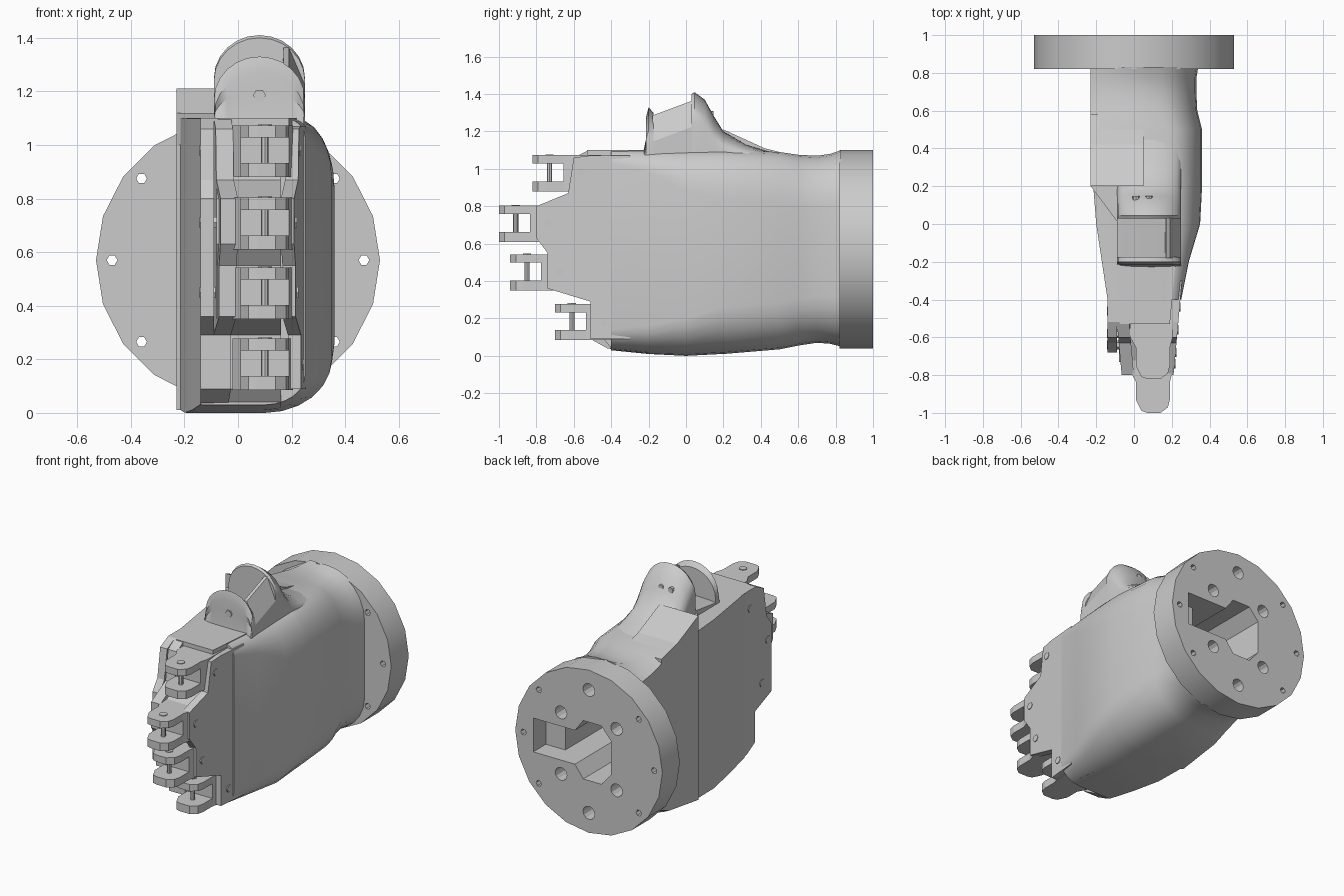
import bpy, bmesh, math

if "Cube" in bpy.data.objects:
    bpy.data.objects.remove(bpy.data.objects["Cube"], do_unlink=True)

grey = bpy.data.materials.new("light_grey")
grey.use_nodes = True
COL = (0.6, 0.6, 0.6, 1)
grey.diffuse_color = COL
grey.node_tree.nodes["Principled BSDF"].inputs["Base Color"].default_value = COL


def activate(ob):
    bpy.ops.object.select_all(action='DESELECT')
    ob.select_set(True)
    bpy.context.view_layer.objects.active = ob


def smooth(ob, angle):
    activate(ob)
    bpy.ops.object.shade_smooth_by_angle(angle=math.radians(angle))


def loft(name, rings):
    """Skin equal-length closed rings and cap both ends."""
    bm = bmesh.new()
    rows = [[bm.verts.new(p) for p in ring] for ring in rings]
    n = len(rows[0])
    for a, b in zip(rows, rows[1:]):
        for i in range(n):
            j = (i + 1) % n
            bm.faces.new((a[i], a[j], b[j], b[i]))
    bm.faces.new(rows[0])
    bm.faces.new(rows[-1])
    bmesh.ops.recalc_face_normals(bm, faces=bm.faces)
    mesh = bpy.data.meshes.new(name)
    bm.to_mesh(mesh)
    bm.free()
    mesh.materials.append(grey)
    ob = bpy.data.objects.new(name, mesh)
    bpy.context.collection.objects.link(ob)
    return ob


def prism(name, pts, axis, lo, hi, shear=0.0):
    """Extrude a 2D outline along an axis; shear slides x with y."""
    def place(p, d):
        if axis == 'x':
            return (d + shear * (p[0] + 0.36), p[0], p[1])
        return (p[0], d, p[1]) if axis == 'y' else (p[0], p[1], d)
    return loft(name, [[place(p, d) for p in pts] for d in (lo, hi)])


def circle(cx, cy, r, n):
    return [(cx + r * math.cos(math.tau * i / n), cy + r * math.sin(math.tau * i / n))
            for i in range(n)]


def cut(ob, cutters):
    for c in cutters:
        c.hide_render = True
        m = ob.modifiers.new("cut", 'BOOLEAN')
        m.operation, m.solver, m.object = 'DIFFERENCE', 'EXACT', c
        activate(ob)
        bpy.ops.object.modifier_apply(modifier=m.name)
        bpy.data.objects.remove(c, do_unlink=True)


# Wrist flange with bolt holes and keyhole pocket
ZC = 0.57
flange = prism("wrist_flange", circle(0, ZC, 0.53, 20), 'y', 0.82, 1.0)
KEY = [(0.40, 0.11), (0.10, 0.11), (0.04, 0.19), (-0.09, 0.19), (-0.16, 0.11),
       (-0.16, -0.11), (-0.09, -0.19), (0.04, -0.19), (0.10, -0.11), (0.40, -0.11)]


def keyhole(xmax, y0, y1):
    return prism("key_cutter", [(min(x, xmax), ZC + z) for x, z in KEY], 'y', y0, y1)


cutters = [keyhole(0.40, 0.87, 1.1), keyhole(0.26, 0.7, 1.1)]
for x, z in [(0, 0.4), (0, -0.4), (0.2, 0.2), (0.2, -0.2), (-0.2, 0.2), (-0.2, -0.2)]:
    cutters.append(prism("hole_cutter", circle(x, ZC + z, 0.042, 12), 'y', 0.88, 1.1))
for x, z in [(0.47, 0), (-0.47, 0), (0.36, 0.305), (0.36, -0.305), (-0.36, 0.305), (-0.36, -0.305)]:
    cutters.append(prism("bolt_cutter", circle(x, ZC + z, 0.02, 6), 'y', 0.7, 1.1))
cut(flange, cutters)
smooth(flange, 25)


# Palm shell: flat on one side, rounded on the other, chamfered c at the wrist
def shell_ring(y, xl, xr, z0, z1, a0, b0, a1, b1, c):
    pts = [(xl, z0 + c), (xl + 1.6 * c + 0.01, z0)]
    for i in range(7):
        t = math.pi / 2 * i / 6
        pts.append((xr - a0 + a0 * math.sin(t), z0 + b0 - b0 * math.cos(t)))
    for i in range(7):
        t = math.pi / 2 * i / 6
        pts.append((xr - a1 + a1 * math.cos(t), z1 - b1 + b1 * math.sin(t)))
    pts += [(xl + 1.6 * c + 0.01, z1), (xl, z1 - c)]
    return [(x, y, z) for x, z in pts]


STATIONS = [
    (-0.40, -0.14, 0.25, 0.03, 1.10, 0.15, 0.11, 0.08, 0.07, 0.001),
    (-0.20, -0.17, 0.29, 0.01, 1.10, 0.20, 0.15, 0.10, 0.12, 0.001),
    (0.00, -0.20, 0.35, 0.00, 1.10, 0.25, 0.20, 0.15, 0.22, 0.001),
    (0.19, -0.215, 0.36, 0.01, 1.10, 0.25, 0.25, 0.15, 0.26, 0.001),
    (0.20, -0.23, 0.36, 0.01, 1.10, 0.25, 0.25, 0.15, 0.26, 0.001),
    (0.50, -0.23, 0.36, 0.035, 1.09, 0.25, 0.25, 0.18, 0.28, 0.02),
    (0.60, -0.23, 0.335, 0.055, 1.075, 0.25, 0.25, 0.20, 0.28, 0.04),
    (0.70, -0.23, 0.33, 0.07, 1.07, 0.25, 0.25, 0.22, 0.28, 0.06),
    (0.77, -0.23, 0.33, 0.065, 1.08, 0.25, 0.25, 0.24, 0.28, 0.08),
    (0.83, -0.23, 0.34, 0.05, 1.10, 0.28, 0.27, 0.27, 0.29, 0.10),
]
shell = loft("palm_shell", [shell_ring(*s) for s in STATIONS])
cut(shell, [keyhole(0.26, 0.45, 1.1)])
smooth(shell, 35)

# Raised web on the flat side, running up into the thumb mount
prism("side_web", [(0.58, 1.0), (0.58, 1.07), (0.42, 1.11), (0.2, 1.21), (0.2, 1.0)],
      'x', -0.23, 0.05)
prism("web_gusset", [(-0.229, 0.2), (-0.08, 0.2), (-0.08, 0.0)], 'z', 1.0, 1.12)

# Finger housing: core between two stepped cheek plates
STEP = [(-0.52, 1.10), (-0.60, 1.06), (-0.63, 0.87), (-0.80, 0.80), (-0.80, 0.63),
        (-0.74, 0.55), (-0.74, 0.36), (-0.51, 0.29), (-0.51, 0.09), (-0.42, 0.04)]
prism("housing_core", [(min(y + 0.07, -0.4), z) for y, z in STEP] +
      [(-0.2, 0.02), (-0.2, 1.10)], 'x', -0.08, 0.16)
prism("cheek_plate_left", [(y, max(min(z, 1.07), 0.09)) for y, z in STEP[:-1]] +
      [(-0.3, 0.09), (-0.3, 1.07)], 'x', 0.20, 0.249, 0.09)
prism("cheek_plate_right", STEP + [(-0.2, 0.02), (-0.2, 1.10)], 'x', -0.105, -0.04, -0.09)
prism("top_cap", [(-0.1, -0.2), (-0.075, -0.53), (0.19, -0.53), (0.22, -0.2)], 'z', 1.05, 1.10)
prism("back_cover", [(max(y, -0.68), z) for y, z in STEP] + [(-0.2, 0.01), (-0.2, 1.10)],
      'x', -0.14, -0.09)

# Seam strip on the rounded side
prism("seam_strip", [(-0.362, 0.16), (-0.355, 0.16), (-0.355, 1.02), (-0.362, 1.02)],
      'x', 0.24, 0.256)

# Four knuckles: base block, forked lugs, pin and cheek screws
FORK = [(0.01, 0.24), (0.01, 0.07), (0.04, 0.01), (0.07, 0.0), (0.14, 0.0),
        (0.18, 0.03), (0.19, 0.07), (0.19, 0.24)]
FINGERS = [(-0.82, 0.88, -0.56, 0.98), (-1.0, 0.61, -0.74, 0.71),
           (-0.94, 0.35, -0.68, 0.45), (-0.70, 0.085, -0.44, 0.18)]
for i, (tip, z, sy, sz) in enumerate(FINGERS):
    n = str(i + 1)
    outline = [(x, tip + y) for x, y in FORK]
    prism("knuckle_fork_lower_" + n, outline, 'z', z, z + 0.052)
    prism("knuckle_fork_upper_" + n, outline, 'z', z + 0.148, z + 0.193)
    prism("knuckle_base_" + n, [(-0.02, tip + 0.22), (0.01, tip + 0.165), (0.19, tip + 0.165),
                                (0.205, tip + 0.22), (0.205, tip + 0.45), (-0.02, tip + 0.45)],
          'z', z, z + 0.193)
    prism("knuckle_pin_" + n, circle(0.10, tip + 0.09, 0.014, 8), 'z', z, z + 0.195)
    prism("pin_head_" + n, circle(0.10, tip + 0.09, 0.026, 6), 'z', z + 0.19, z + 0.197)
    edge = 0.249 + 0.09 * (sy + 0.36)
    prism("cheek_screw_left_" + n, circle(sy, sz, 0.024, 6), 'x', edge - 0.02, edge + 0.005)
    prism("cheek_screw_right_" + n, circle(sy + 0.1, sz, 0.024, 6), 'x', -0.144, -0.08)


# Thumb mount: arched ears, saddle, and a skirt that flows into the palm
def arch(y, top, base=1.0, rise=0.16):
    spring = max(base + 0.01, top - rise)
    pts = [(0.25, y, base)]
    for i in range(13):
        t = math.pi * i / 12
        pts.append((0.08 + 0.17 * math.cos(t), y, spring + (top - spring) * math.sin(t)))
    return pts + [(-0.09, y, base)]


ear = loft("thumb_ear_front", [arch(-0.235, 1.06, rise=0.02), arch(-0.205, 1.20, rise=0.1),
                               arch(-0.215, 1.27), arch(-0.20, 1.33), arch(-0.175, 1.30)])
smooth(ear, 30)
ear = loft("thumb_ear_rear", [arch(0.03, 1.40), arch(0.045, 1.41), arch(0.10, 1.37),
                              arch(0.15, 1.28, rise=0.14), arch(0.20, 1.20, rise=0.1),
                              arch(0.32, 1.13, rise=0.06), arch(0.47, 1.085, rise=0.03)])
smooth(ear, 30)
loft("thumb_saddle", [arch(-0.19, 1.12, rise=0.01), arch(0.04, 1.15, rise=0.01)])

# Leaning wall that joins the two ears on one side
loft("thumb_side_wall", [[(0.16, y, 1.0), (0.25, y, 1.0), (0.25, y, top - 0.14),
                          (0.19, y, top), (0.17, y, top)]
                         for y, top in ((-0.18, 1.285), (0.035, 1.365))])
prism("thumb_pivot", circle(0.08, 1.185, 0.024, 6), 'y', -0.215, -0.18)
for x, side in ((0.01, "right"), (0.08, "left")):
    prism("thumb_rear_screw_" + side, circle(x, 1.29, 0.018, 8), 'y', 0.1, 0.147)
